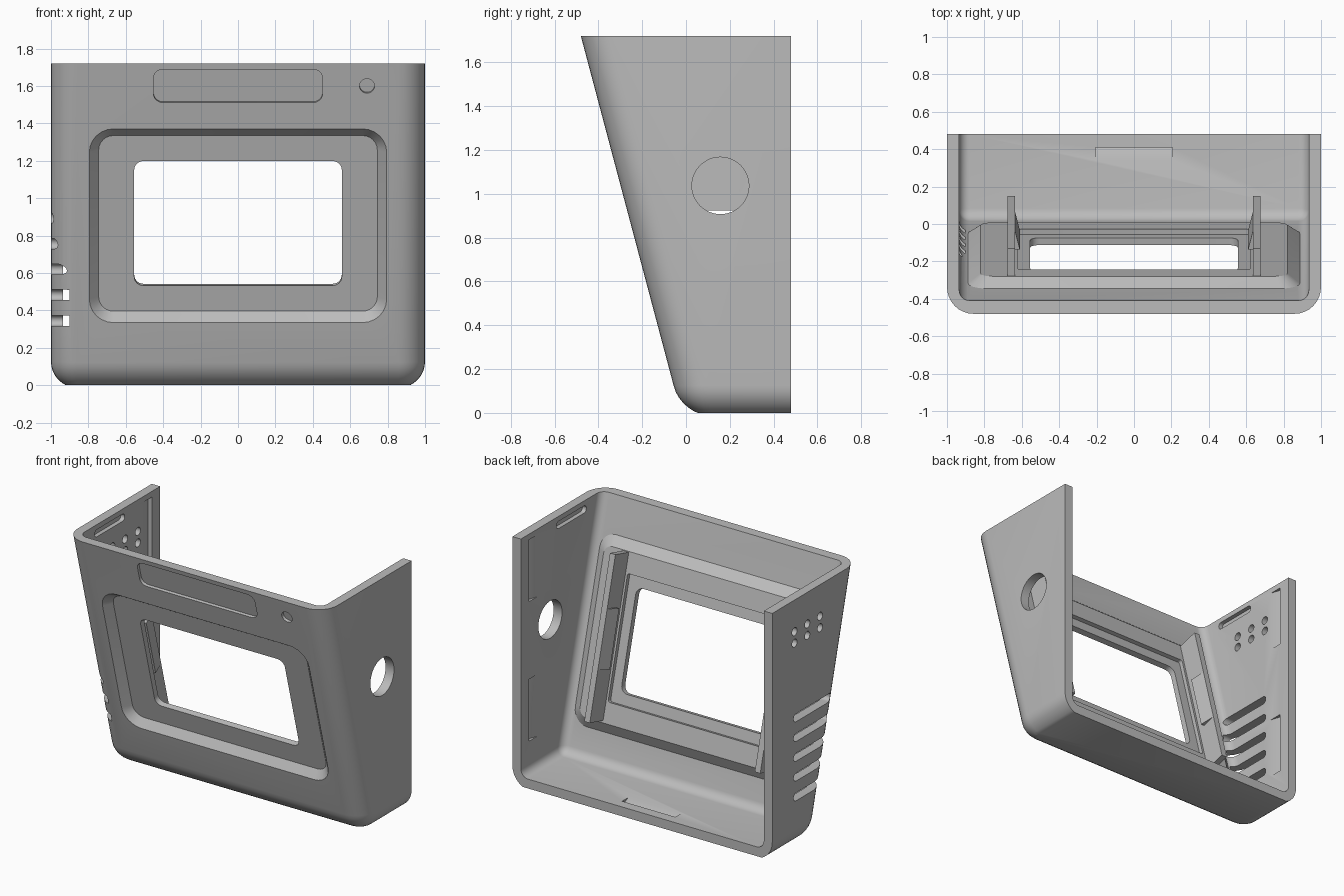
import bpy, bmesh, math
from mathutils import Matrix, Vector

cube = bpy.data.objects.get("Cube")
if cube:
    bpy.data.objects.remove(cube, do_unlink=True)

grey = bpy.data.materials.new("plain grey")
grey.use_nodes = True
grey.diffuse_color = (0.5, 0.5, 0.5, 1)
grey.node_tree.nodes["Principled BSDF"].inputs["Base Color"].default_value = (0.5, 0.5, 0.5, 1)

# Main sizes
HEIGHT, BACK, LEAN = 1.72, 0.48, 0.2654
WALL_X, FLOOR = 0.935, 0.065
PANEL_Z = 0.8525


def front_y(z):
    return -BACK + LEAN * (HEIGHT - z)


def frame(u, v, w, origin=(0, 0, 0)):
    m = Matrix((u, v, w)).transposed().to_4x4()
    m.translation = origin
    return m


# Working frames: (across, up, depth)
tilt = math.atan(LEAN)
C, S = math.cos(tilt), math.sin(tilt)
FRONT = frame((1, 0, 0), (0, -S, C), (0, C, S), (0, front_y(PANEL_Z), PANEL_Z))
PANEL_XD = FRONT @ frame((1, 0, 0), (0, 0, 1), (0, 1, 0))
SIDE = frame((0, 1, 0), (0, 0, 1), (1, 0, 0))
PLAN = frame((1, 0, 0), (0, 1, 0), (0, 0, 1))


def finish(name, bm, matrix):
    bm.transform(matrix)
    bmesh.ops.recalc_face_normals(bm, faces=bm.faces)
    mesh = bpy.data.meshes.new(name)
    bm.to_mesh(mesh)
    bm.free()
    mesh.materials.append(grey)
    obj = bpy.data.objects.new(name, mesh)
    bpy.context.collection.objects.link(obj)
    return obj


def loft(name, loops, matrix):
    """Skin a stack of loops that share a vertex count, and cap both ends."""
    bm = bmesh.new()
    rings = [[bm.verts.new(p) for p in loop] for loop in loops]
    n = len(rings[0])
    for a, b in zip(rings, rings[1:]):
        for i in range(n):
            j = (i + 1) % n
            bm.faces.new((a[i], a[j], b[j], b[i]))
    bm.faces.new(rings[0])
    bm.faces.new(rings[-1])
    return finish(name, bm, matrix)


def prism(name, profile, lo, hi, matrix):
    return loft(name, [[(u, v, d) for u, v in profile] for d in (lo, hi)], matrix)


def rect(u0, u1, v0, v1):
    return [(u0, v0), (u1, v0), (u1, v1), (u0, v1)]


def rounded(name, levels, matrix, centre=(0, 0), steps=6):
    """Stack rounded rectangles: (half width, half height, radius, depth)."""
    loops = []
    for hw, hh, r, depth in levels:
        loop = []
        for q, (sx, sy) in enumerate(((1, 1), (-1, 1), (-1, -1), (1, -1))):
            for k in range(steps + 1):
                a = (q + k / steps) * math.pi / 2
                loop.append((centre[0] + sx * (hw - r) + r * math.cos(a),
                             centre[1] + sy * (hh - r) + r * math.sin(a), depth))
        loops.append(loop)
    return loft(name, loops, matrix)


def combine(target, tool, operation="DIFFERENCE"):
    mod = target.modifiers.new("cut", "BOOLEAN")
    mod.operation, mod.object, mod.solver = operation, tool, "EXACT"
    bpy.context.view_layer.update()
    deps = bpy.context.evaluated_depsgraph_get()
    mesh = bpy.data.meshes.new_from_object(target.evaluated_get(deps))
    target.modifiers.clear()
    target.data = mesh
    bpy.data.objects.remove(tool, do_unlink=True)


def leaning_block(name, half, floor, inset, radius, segments):
    """Block with a leaning front whose front and bottom edges are rounded."""
    profile = [(front_y(floor) + inset, floor), (1, floor), (1, 2), (front_y(2) + inset, 2)]
    obj = prism(name, profile, -half, half, SIDE)
    bm = bmesh.new()
    bm.from_mesh(obj.data)
    edges = []
    for e in bm.edges:
        mid = (e.verts[0].co + e.verts[1].co) / 2
        if mid.z < 1.5 and mid.y < 0.9:
            edges.append(e)
    bmesh.ops.bevel(bm, geom=edges, offset=radius, segments=segments, profile=0.5,
                    affect="EDGES", clamp_overlap=True)
    bmesh.ops.recalc_face_normals(bm, faces=bm.faces)
    bm.to_mesh(obj.data)
    bm.free()
    return obj


# Hollow case, open at the top and back
case = leaning_block("case", 1, -0.014, 0, 0.14, 8)
combine(case, prism("trim", rect(-2, BACK, 0, HEIGHT), -2, 2, SIDE), "INTERSECT")
combine(case, leaning_block("cavity", WALL_X, FLOOR, 0.07, 0.055, 6))

# Raised screen surround on the inside, sunken panel on the outside
combine(case, rounded("surround", [(0.89, 0.63, 0.11, 0.04), (0.89, 0.63, 0.11, 0.066),
                                   (0.82, 0.56, 0.06, 0.118)], FRONT), "UNION")
combine(case, rounded("panel", [(0.845, 0.586, 0.18, -0.05), (0.745, 0.486, 0.08, 0.05)], FRONT))
combine(case, rounded("window", [(0.555, 0.345, 0.05, 0), (0.555, 0.345, 0.05, 0.3)], FRONT))
combine(case, rounded("seat", [(0.62, 0.42, 0.015, 0.09), (0.62, 0.42, 0.015, 0.3)], FRONT))

# Shallow label recess and round button recess
up = (1.6 - PANEL_Z) / C
combine(case, rounded("label", [(0.452, 0.092, 0.05, d) for d in (-0.1, 0.02)], FRONT, (0, up)))
combine(case, rounded("button", [(0.04, 0.04, 0.04, d) for d in (-0.1, 0.02)], FRONT, (0.69, up)))

# Round port in the left wall
combine(case, rounded("port", [(0.13, 0.13, 0.13, d) for d in (0.8, 1.2)], SIDE, (0.157, 1.037), 12))

# Vent slots and small holes in the right wall
for i in range(5):
    combine(case, rounded("vent", [(0.21, 0.028, 0.028, d) for d in (-1.2, -0.9)],
                          SIDE, (0.035, 0.345 + i * 0.1375)))
for y in (0.235, 0.095, -0.045):
    for z in (1.42, 1.5):
        combine(case, rounded("hole", [(0.028, 0.028, 0.028, d) for d in (-1.2, -0.8)], SIDE, (y, z)))

# Inner grooves and wedge-shaped catch pockets on both walls
for s in (-1, 1):
    near, wall, deep = s * 0.9, s * WALL_X, s * (WALL_X + 0.03)
    combine(case, rounded("groove", [(0.165, 0.025, 0.025, d) for d in (near, deep)],
                          SIDE, (-0.075, 1.66)))
    for lo, hi in ((0.28, 0.71), (1.25, 1.68)):
        pocket = [(near, 0.3), (wall, 0.3), (deep, 0.39), (near, 0.39)]
        combine(case, prism("pocket", pocket, lo, hi, PLAN))

# Floor catch pocket
pocket = [(0.34, 0.1), (0.34, FLOOR), (0.41, FLOOR - 0.03), (0.41, 0.1)]
combine(case, prism("floor_pocket", pocket, -0.205, 0.205, SIDE))

# Screen rails with snap wedges
parts = [case]
for side, s in (("right", -1), ("left", 1)):
    rail = prism(side + "_rail", rect(s * 0.635, s * 0.677, 0.11, 0.27), -0.545, 0.555, PANEL_XD)
    snap = [(s * 0.645, 0.27), (s * 0.635, 0.27), (s * 0.61, 0.17), (s * 0.645, 0.17)]
    parts += [rail, prism(side + "_snap", snap, -0.2, 0.2, PANEL_XD)]

bpy.ops.object.select_all(action="DESELECT")
for obj in parts:
    obj.select_set(True)
bpy.context.view_layer.objects.active = case
bpy.ops.object.shade_smooth_by_angle(angle=math.radians(30))
